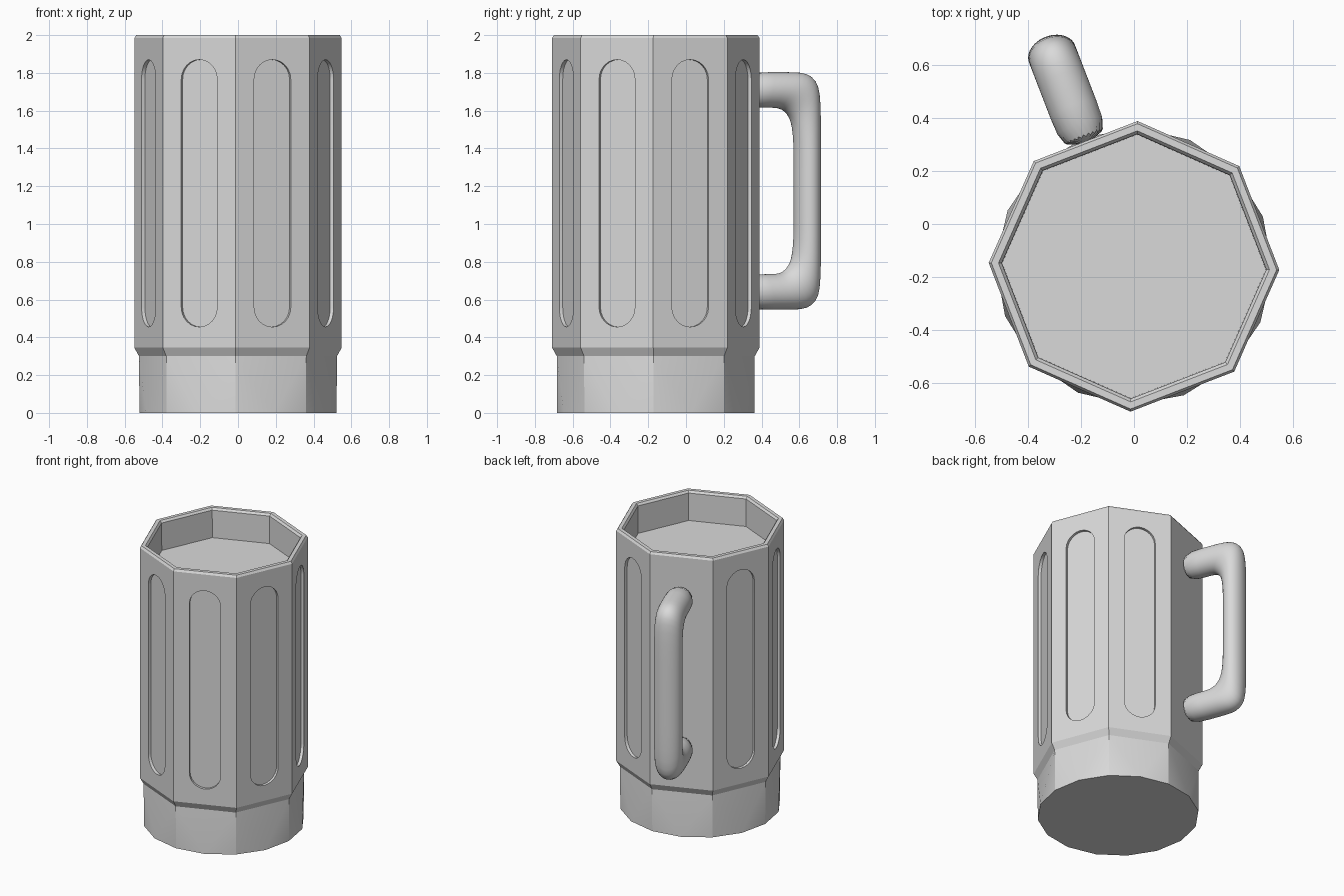
import bpy, bmesh
from math import sin, cos, pi, radians
from mathutils import Vector, Matrix

cube = bpy.data.objects.get("Cube")
if cube:
    bpy.data.objects.remove(cube, do_unlink=True)

CENTRE = Vector((0, -0.16, 0))
TURN = radians(-1.4)      # slight twist of the octagon
SIDES = 8
HANDLE_SIDE = 2           # the facet that carries the handle
MID_Z = 1.175             # middle height of the handle

grey = bpy.data.materials.new("plain grey")
grey.use_nodes = True
colour = (0.7, 0.7, 0.7, 1)
grey.diffuse_color = colour
grey.node_tree.nodes["Principled BSDF"].inputs["Base Color"].default_value = colour


def finish(bm, name):
    bmesh.ops.recalc_face_normals(bm, faces=bm.faces)
    mesh = bpy.data.meshes.new(name)
    bm.to_mesh(mesh)
    bm.free()
    obj = bpy.data.objects.new(name, mesh)
    bpy.context.collection.objects.link(obj)
    mesh.materials.append(grey)
    return obj


def ring(bm, radius, z, count):
    angles = [TURN + 2 * pi * i / count for i in range(count)]
    return [bm.verts.new(CENTRE + Vector((radius * cos(a), radius * sin(a), z)))
            for a in angles]


def bridge(bm, a, b):
    n = len(a)
    for i in range(n):
        j = (i + 1) % n
        bm.faces.new((a[i], a[j], b[j], b[i]))


def facet_frame(side):
    """x across the facet, y up, z outward from the mug's axis."""
    a = TURN + 2 * pi * (side + 0.5) / SIDES
    out = Vector((cos(a), sin(a), 0))
    across = Vector((-sin(a), cos(a), 0))
    return Matrix.Translation(CENTRE) @ Matrix(
        (across, (0, 0, 1), out)).transposed().to_4x4()


def smooth(obj, angle):
    bpy.ops.object.select_all(action="DESELECT")
    obj.select_set(True)
    bpy.context.view_layer.objects.active = obj
    bpy.ops.object.shade_smooth_by_angle(angle=radians(angle))


# Mug body: round foot, chamfer, octagonal wall, rim and inner floor
bm = bmesh.new()
foot = ring(bm, 0.522, 0, 2 * SIDES)
profile = [(0.524, 0.30), (0.549, 0.345), (0.549, 1.985), (0.539, 2.0),
           (0.512, 2.0), (0.50, 1.985), (0.498, 1.79)]
rings = [ring(bm, r, z, SIDES) for r, z in profile]
bm.faces.new(foot[::-1])
for i in range(SIDES):
    top, following = rings[0][i], rings[0][(i + 1) % SIDES]
    before, here, after = foot[2 * i - 1], foot[2 * i], foot[2 * i + 1]
    bm.faces.new((before, here, top))
    bm.faces.new((here, after, top))
    bm.faces.new((after, following, top))
for lower, upper in zip(rings, rings[1:]):
    bridge(bm, lower, upper)
bm.faces.new(rings[-1])
body = finish(bm, "mug_body")

# Sunken round-ended panels on every facet except the handle's
HALF, LOW, HIGH, STEPS = 0.104, 0.455, 1.87, 12
outline = []
for centre_z, start in ((HIGH - HALF, 0), (LOW + HALF, pi)):
    for k in range(STEPS + 1):
        a = start + pi * k / STEPS
        outline.append((HALF * cos(a), centre_z + HALF * sin(a)))
bm = bmesh.new()
for side in range(SIDES):
    if side == HANDLE_SIDE:
        continue
    frame = facet_frame(side)
    inner, outer = [[bm.verts.new(frame @ Vector((x, z, depth))) for x, z in outline]
                    for depth in (0.488, 0.56)]
    bridge(bm, inner, outer)
    bm.faces.new(inner[::-1])
    bm.faces.new(outer)
cutter = finish(bm, "panel_cutter")
cutter.hide_render = True
cut = body.modifiers.new("panels", "BOOLEAN")
cut.operation, cut.solver, cut.object = "DIFFERENCE", "EXACT", cutter
bpy.context.view_layer.objects.active = body
bpy.ops.object.modifier_apply(modifier=cut.name)
bpy.data.objects.remove(cutter, do_unlink=True)
smooth(body, 20)

# Handle: oval sections between inner and outer edge points (reach, height)
upper = [((0.49, 0.44), (0.49, 0.63)), ((0.62, 0.44), (0.66, 0.63)),
         ((0.70, 0.44), (0.79, 0.63)), ((0.735, 0.42), (0.855, 0.625)),
         ((0.765, 0.385), (0.905, 0.59)), ((0.78, 0.335), (0.925, 0.53)),
         ((0.79, 0.25), (0.93, 0.40)), ((0.79, 0.12), (0.93, 0.15))]
lower = [((a, -b), (c, -d)) for (a, b), (c, d) in reversed(upper)]
frame = facet_frame(HANDLE_SIDE)
SEGMENTS, WIDTH = 24, 0.094
bm = bmesh.new()
loops = []
for (r0, z0), (r1, z1) in upper + lower:
    loop = []
    for k in range(SEGMENTS):
        a = 2 * pi * k / SEGMENTS
        t = 0.5 + 0.5 * cos(a)
        point = Vector((WIDTH * sin(a), MID_Z + z0 + (z1 - z0) * t, r0 + (r1 - r0) * t))
        loop.append(bm.verts.new(frame @ point))
    loops.append(loop)
for a, b in zip(loops, loops[1:]):
    bridge(bm, a, b)
bm.faces.new(loops[0][::-1])
bm.faces.new(loops[-1])
handle = finish(bm, "handle")
smooth(handle, 60)
rounding = handle.modifiers.new("rounding", "SUBSURF")
rounding.levels = rounding.render_levels = 1
